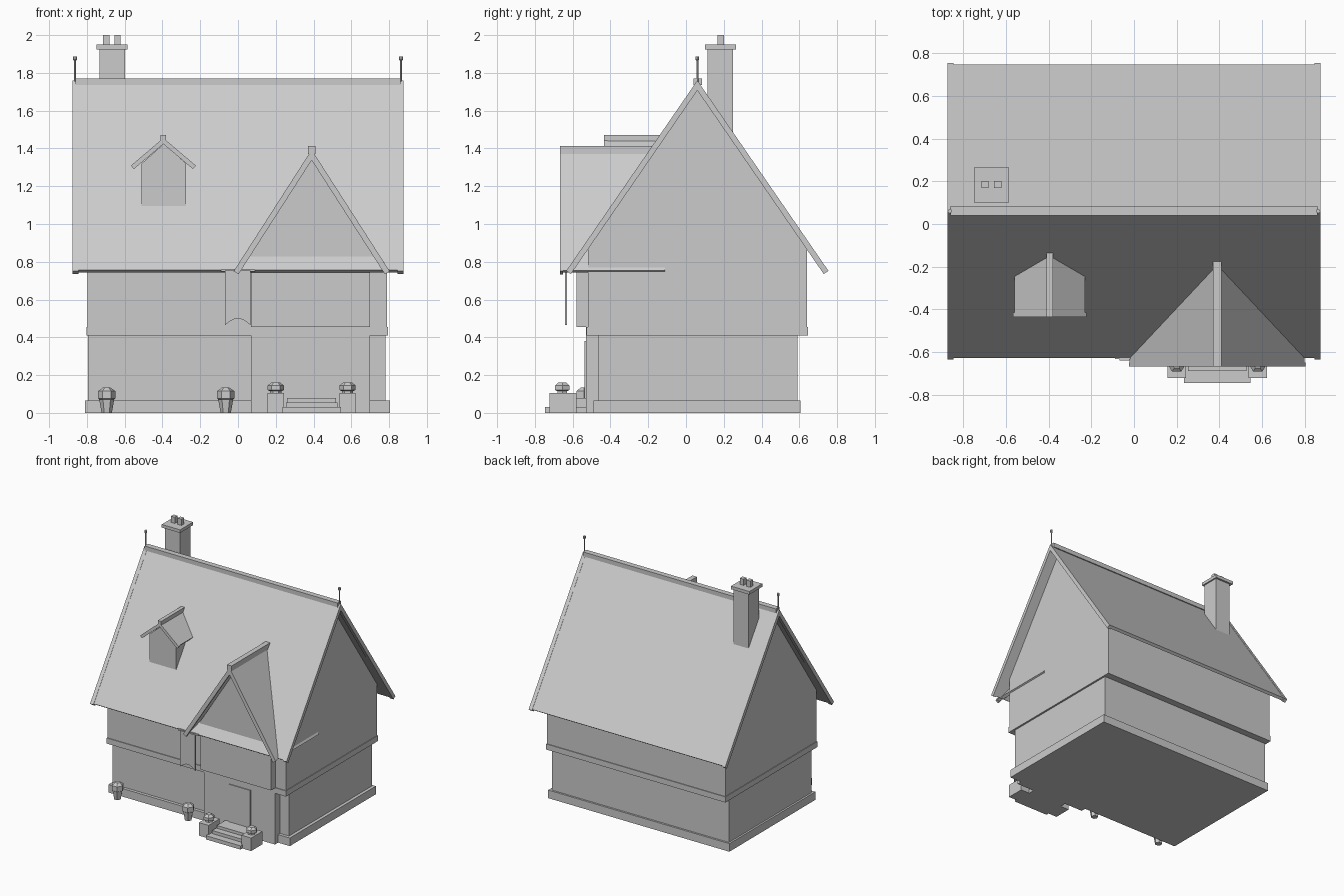
import bpy, bmesh, math
from mathutils import Vector

cube = bpy.data.objects.get("Cube")
if cube:
    bpy.data.objects.remove(cube)

# One plain material for the whole cottage
grey = bpy.data.materials.new("plain_grey")
grey.use_nodes = True
GREY = (0.6, 0.6, 0.6, 1)
grey.diffuse_color = GREY
grey.node_tree.nodes["Principled BSDF"].inputs["Base Color"].default_value = GREY


def finish(name, bm):
    bmesh.ops.recalc_face_normals(bm, faces=bm.faces)
    mesh = bpy.data.meshes.new(name)
    bm.to_mesh(mesh)
    bm.free()
    mesh.materials.append(grey)
    obj = bpy.data.objects.new(name, mesh)
    bpy.context.collection.objects.link(obj)
    return obj


def prism(name, profile, axis, start, end):
    """Extrude a (side, height) profile along the x or y axis."""
    bm = bmesh.new()
    place = (lambda s, z: (start, s, z)) if axis == "x" else (lambda s, z: (s, start, z))
    face = bm.faces.new([bm.verts.new(place(s, z)) for s, z in profile])
    ext = bmesh.ops.extrude_face_region(bm, geom=[face])
    move = Vector((end - start, 0, 0) if axis == "x" else (0, end - start, 0))
    bmesh.ops.translate(bm, vec=move,
                        verts=[g for g in ext["geom"] if isinstance(g, bmesh.types.BMVert)])
    return finish(name, bm)


def box(name, x, y, z):
    return prism(name, [(x[0], z[0]), (x[1], z[0]), (x[1], z[1]), (x[0], z[1])], "y", *y)


def lathe(name, x, y, z, rings, sides=6):
    """Stack of (radius, height) rings with capped ends."""
    bm = bmesh.new()
    loops = []
    for r, h in rings:
        angles = [2 * math.pi * i / sides for i in range(sides)]
        loops.append([bm.verts.new((x + r * math.cos(a), y + r * math.sin(a), z + h)) for a in angles])
    for low, high in zip(loops, loops[1:]):
        for i in range(sides):
            j = (i + 1) % sides
            bm.faces.new((low[i], low[j], high[j], high[i]))
    bm.faces.new(loops[0])
    bm.faces.new(loops[-1])
    return finish(name, bm)


def chevron(mid, top, half, eave, thick):
    """Cross-section of a pitched roof with square-cut eaves."""
    slope = (top - eave) / half
    length = math.hypot(slope, 1)
    dx, dz = thick * slope / length, thick / length
    return [(mid, top), (mid + half, eave), (mid + half - dx, eave - dz),
            (mid, top - thick * length), (mid - half + dx, eave - dz), (mid - half, eave)]


# Main walls
box("plinth", (-0.81, 0.805), (-0.49, 0.605), (0, 0.065))
box("ground_floor_walls", (-0.795, 0.78), (-0.465, 0.59), (0.03, 0.42))
box("floor_band", (-0.803, 0.795), (-0.526, 0.646), (0.41, 0.455))
prism("upper_walls", [(-0.52, 0.45), (0.64, 0.45), (0.64, 0.87), (0.06, 1.715), (-0.52, 0.87)],
      "x", -0.798, 0.79)

# Main roof with ridge, bargeboards and finials
prism("main_roof", chevron(0.06, 1.757, 0.688, 0.757, 0.024), "x", -0.85, 0.85)
box("main_ridge", (-0.86, 0.86), (0.04, 0.084), (1.735, 1.77))
for side, label in ((-1, "right"), (1, "left")):
    prism(label + "_bargeboard", chevron(0.06, 1.76, 0.694, 0.752, 0.03),
          "x", side * 0.845, side * 0.875)
    lathe(label + "_finial", side * 0.863, 0.06, 1.75,
          [(0.005, 0), (0.005, 0.115), (0.01, 0.12), (0.01, 0.138)], 8)

# Front wing: ground floor, jettied gable, roof
box("wing_ground_floor", (0.07, 0.70), (-0.53, -0.4), (0, 0.455))
prism("wing_gable", [(0.07, 0.455), (0.70, 0.455), (0.70, 0.78), (0.75, 0.78),
                     (0.39, 1.345), (0.03, 0.78), (0.07, 0.78)], "y", -0.58, -0.4)
prism("wing_roof", chevron(0.39, 1.39, 0.41, 0.755, 0.024), "y", -0.65, -0.11)
prism("wing_bargeboard", chevron(0.39, 1.393, 0.413, 0.75, 0.03), "y", -0.667, -0.65)
box("wing_ridge", (0.37, 0.41), (-0.667, -0.17), (1.37, 1.413))

# Dormer
prism("dormer_walls", [(-0.51, 1.08), (-0.275, 1.08), (-0.275, 1.32), (-0.393, 1.425), (-0.51, 1.32)],
      "y", -0.395, -0.15)
prism("dormer_roof", chevron(-0.395, 1.452, 0.165, 1.312, 0.02), "y", -0.42, -0.14)
prism("dormer_bargeboard", chevron(-0.395, 1.455, 0.172, 1.309, 0.024), "y", -0.435, -0.415)
box("dormer_ridge", (-0.41, -0.38), (-0.435, -0.13), (1.44, 1.472))

# Chimney
box("chimney_stack", (-0.732, -0.597), (0.115, 0.25), (1.3, 1.93))
box("chimney_cap", (-0.75, -0.586), (0.1, 0.265), (1.925, 1.95))
for x in (-0.698, -0.638):
    box("chimney_pot", (x - 0.017, x + 0.017), (0.168, 0.202), (1.945, 2.0))

# Door, steps and piers
box("front_door", (0.29, 0.485), (-0.537, -0.529), (0.07, 0.38))
steps = [(0.155, -0.746, 0.03), (0.137, -0.69, 0.055), (0.13, -0.64, 0.078)]
for half, front, top in steps:
    box("door_step", (0.39 - half, 0.39 + half), (front, -0.52), (0, top))
for x in (0.2, 0.58):
    box("step_pier", (x - 0.043, x + 0.043), (-0.722, -0.58), (0, 0.105))
    lathe("pier_planter", x, -0.655, 0.105,
          [(0.03, 0), (0.03, 0.01), (0.043, 0.016), (0.043, 0.04), (0.022, 0.057)])

# Standing pots beside the wall
for x in (-0.695, -0.065):
    lathe("ground_pot", x, -0.54, 0,
          [(0.027, 0), (0.04, 0.072), (0.046, 0.076), (0.046, 0.115), (0.02, 0.134)])

# Hanging banner with an arched lower edge
box("banner_rail", (-0.09, 0.09), (-0.632, -0.61), (0.748, 0.762))
arch = [(-0.068 + 0.134 * i / 8, 0.465 + 0.035 * math.sin(math.pi * i / 8)) for i in range(9)]
prism("hanging_banner", arch + [(0.066, 0.755), (-0.068, 0.755)], "y", -0.64, -0.631)
